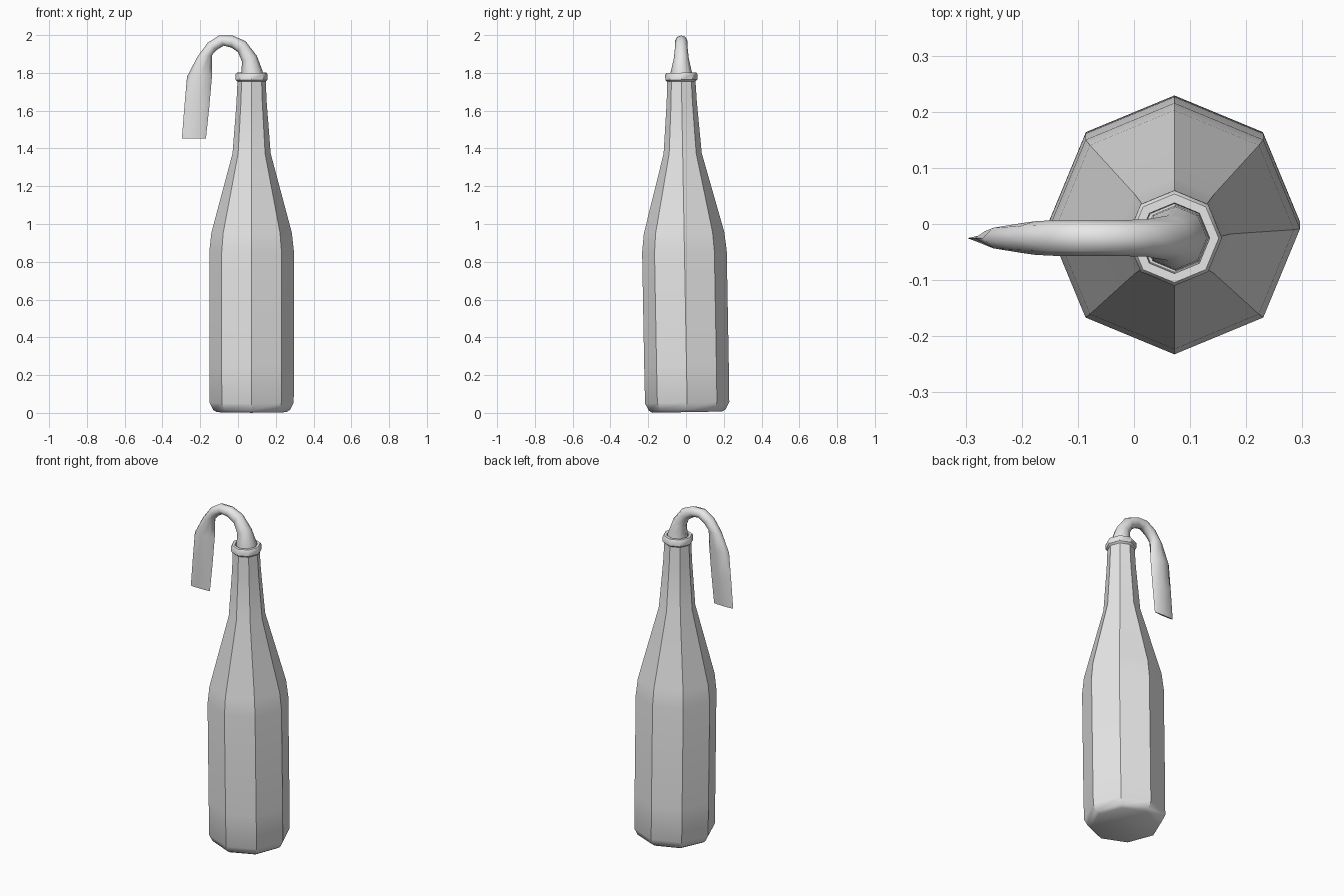
import bpy
import bmesh
import math
from mathutils import Matrix, Vector

cube = bpy.data.objects.get("Cube")
if cube:
    bpy.data.objects.remove(cube, do_unlink=True)

SIDES = 8
CENTER_X = 0.072

grey = bpy.data.materials.new("plain grey")
grey.use_nodes = True
grey.diffuse_color = (0.8, 0.8, 0.8, 1)
grey.node_tree.nodes["Principled BSDF"].inputs["Base Color"].default_value = (0.8, 0.8, 0.8, 1)


def loft(name, rings, angle):
    """Skin a row of (centre, half axis a, half axis b) rings and cap both ends."""
    bm = bmesh.new()
    loops = []
    for c, a, b in rings:
        turns = [2 * math.pi * i / SIDES for i in range(SIDES)]
        loops.append([bm.verts.new(c + a * math.cos(t) + b * math.sin(t)) for t in turns])
    for low, high in zip(loops, loops[1:]):
        for i in range(SIDES):
            j = (i + 1) % SIDES
            bm.faces.new((low[i], low[j], high[j], high[i]))
    bm.faces.new(loops[0][::-1])
    bm.faces.new(loops[-1])
    bmesh.ops.recalc_face_normals(bm, faces=bm.faces)
    mesh = bpy.data.meshes.new(name)
    bm.to_mesh(mesh)
    bm.free()
    mesh.materials.append(grey)
    obj = bpy.data.objects.new(name, mesh)
    bpy.context.collection.objects.link(obj)
    bpy.ops.object.select_all(action="DESELECT")
    obj.select_set(True)
    bpy.context.view_layer.objects.active = obj
    bpy.ops.object.shade_smooth_by_angle(angle=math.radians(angle))
    return obj


def turned(name, profile):
    """Eight-sided turned part from (radius, height) pairs, leaning slightly forward."""
    rings = [(Vector((0, 0, z)), Vector((r, 0, 0)), Vector((0, r, 0))) for r, z in profile]
    obj = loft(name, rings, 40)
    obj.data.transform(Matrix.Translation((CENTER_X, 0.007, 0.004)) @ Matrix.Rotation(0.018, 4, "X"))
    return obj


# Bottle body, shoulder and neck
turned("bottle", [(0.185, 0), (0.204, 0.012), (0.223, 0.05), (0.224, 0.25), (0.224, 0.85),
                  (0.213, 0.95), (0.101, 1.37), (0.08, 1.64), (0.074, 1.77)])

# Rim around the mouth, hollow in the middle
turned("bottle_rim", [(0.074, 1.75), (0.085, 1.76), (0.085, 1.788), (0.079, 1.797),
                      (0.063, 1.797), (0.061, 1.77)])

# Cloth wick: outer (x, z), inner (x, z), half thickness in y
wick = [
    ((0.134, 1.76), (0.016, 1.76), 0.059),
    ((0.13, 1.81), (0.018, 1.80), 0.056),
    ((0.10, 1.89), (0.021, 1.86), 0.040),
    ((0.04, 1.968), (0.0, 1.91), 0.033),
    ((-0.03, 1.998), (-0.035, 1.934), 0.032),
    ((-0.10, 1.998), (-0.075, 1.944), 0.032),
    ((-0.16, 1.96), (-0.112, 1.922), 0.032),
    ((-0.215, 1.885), (-0.137, 1.895), 0.030),
    ((-0.27, 1.78), (-0.137, 1.79), 0.026),
    ((-0.284, 1.62), (-0.152, 1.62), 0.018),
    ((-0.297, 1.452), (-0.17, 1.452), 0.005),
]
rings = []
for outer, inner, half in wick:
    o = Vector((outer[0], -0.025, outer[1]))
    i = Vector((inner[0], -0.025, inner[1]))
    rings.append(((o + i) / 2, (o - i) / 2, Vector((0, half, 0))))
loft("cloth_wick", rings, 75)
